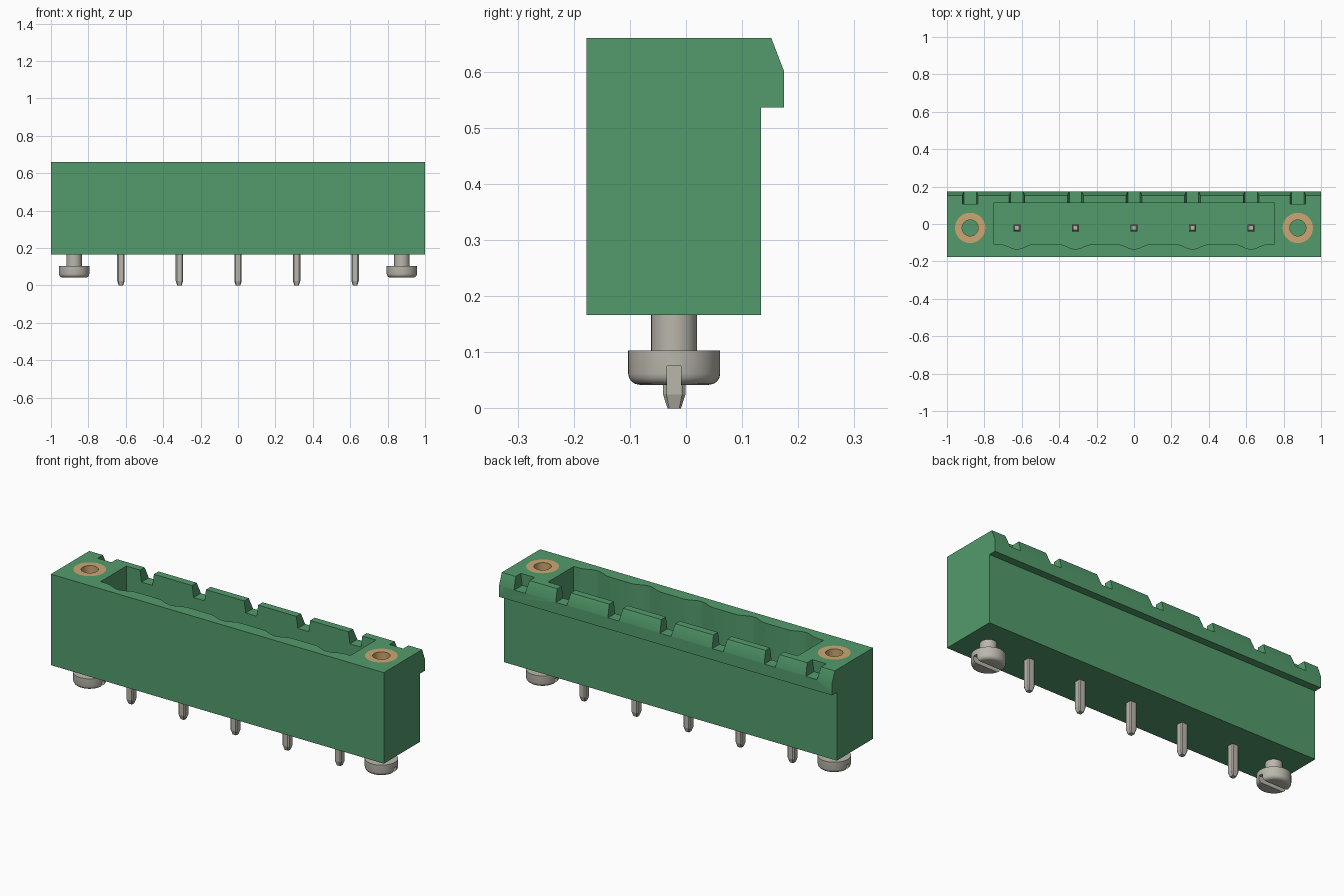
import bpy, bmesh, math

cube = bpy.data.objects.get("Cube")
if cube:
    bpy.data.objects.remove(cube, do_unlink=True)

PINS = [-0.626, -0.313, 0.0, 0.313, 0.626]
SCREW_X = 0.876
AXIS_Y = -0.021
BASE, TOP = 0.166, 0.66


def material(name, rgb):
    m = bpy.data.materials.new(name)
    m.use_nodes = True
    m.diffuse_color = (*rgb, 1)
    m.node_tree.nodes["Principled BSDF"].inputs["Base Color"].default_value = (*rgb, 1)
    return m


GREEN = material("green plastic", (0.085, 0.33, 0.15))
BRASS = material("brass", (0.60, 0.39, 0.17))
STEEL = material("tinned metal", (0.49, 0.47, 0.41))


def add_loft(bm, rings, loop=False):
    """Join equal rings of points with quads; cap the ends or close the loop."""
    vs = [[bm.verts.new(p) for p in r] for r in rings]
    n = len(vs[0])
    pairs = list(zip(vs, vs[1:])) + ([(vs[-1], vs[0])] if loop else [])
    for a, b in pairs:
        for i in range(n):
            bm.faces.new((a[i], a[(i + 1) % n], b[(i + 1) % n], b[i]))
    if not loop:
        bm.faces.new(vs[0])
        bm.faces.new(vs[-1])


def make(name, lofts, mat, loop=False):
    bm = bmesh.new()
    for rings in lofts:
        add_loft(bm, rings, loop)
    bmesh.ops.recalc_face_normals(bm, faces=bm.faces)
    me = bpy.data.meshes.new(name)
    bm.to_mesh(me)
    bm.free()
    me.materials.append(mat)
    ob = bpy.data.objects.new(name, me)
    bpy.context.collection.objects.link(ob)
    return ob


def select(ob):
    bpy.ops.object.select_all(action='DESELECT')
    ob.select_set(True)
    bpy.context.view_layer.objects.active = ob


def cut(ob, cutter):
    select(ob)
    mod = ob.modifiers.new("cut", 'BOOLEAN')
    mod.operation, mod.solver, mod.object = 'DIFFERENCE', 'EXACT', cutter
    bpy.ops.object.modifier_apply(modifier=mod.name)
    bpy.data.objects.remove(cutter, do_unlink=True)


def smooth(ob):
    select(ob)
    bpy.ops.object.shade_smooth_by_angle(angle=math.radians(30))


def circle(x, r, z, n=48):
    return [(x + r * math.cos(2 * math.pi * i / n),
             AXIS_Y + r * math.sin(2 * math.pi * i / n), z) for i in range(n)]


def box(x0, x1, y0, y1, z0, z1):
    return [[(x0, y0, z), (x1, y0, z), (x1, y1, z), (x0, y1, z)] for z in (z0, z1)]


# Housing: side profile with the overhanging rear lip
profile = [(-0.177, BASE), (0.134, BASE), (0.134, 0.536), (0.175, 0.536),
           (0.175, 0.6), (0.152, TOP), (-0.177, TOP)]
housing = make("housing", [[[(x, y, z) for y, z in profile] for x in (-1, 1)]], GREEN)

# Cavity: straight back wall, scalloped front wall around each pin
W = 0.09
outline = [(0.75, 0.113), (-0.75, 0.113), (-0.75, -0.108)]
for px in PINS:
    for i in range(13):
        t = -1 + i / 6
        outline.append((px + W * t, -0.108 - 0.013 * (1 + math.cos(math.pi * t))))
outline.append((0.75, -0.108))
cut(housing, make("cavity_cutter",
                  [[[(x, y, z) for x, y in outline] for z in (0.28, 0.8)]], GREEN))

# Keying notches with flared sides along the rear lip
notches = []
for x in PINS + [-SCREW_X, SCREW_X]:
    section = [(-0.033, 0.597), (0.033, 0.597), (0.05, 0.72), (-0.05, 0.72)]
    notches.append([[(x + dx, y, z) for dx, z in section] for y in (0.107, 0.25)])
cut(housing, make("notch_cutter", notches, GREEN))

# Blind holes for the inserts
cut(housing, make("hole_cutter", [[circle(s * SCREW_X, 0.081, z) for z in (0.46, 0.8)]
                                  for s in (-1, 1)], GREEN))
smooth(housing)

for side, s in (("left", 1), ("right", -1)):
    x = s * SCREW_X
    # Threaded insert: flush tube in the top face
    tube = [(0.081, 0.46), (0.081, TOP), (0.043, TOP), (0.043, 0.46)]
    smooth(make(side + "_insert", [[circle(x, r, z) for r, z in tube]], BRASS, loop=True))

    # Screw: shank and rounded head with a slot underneath
    turned = [(0.041, BASE + 0.02), (0.041, 0.103), (0.082, 0.103), (0.082, 0.062)]
    turned += [(0.062 + 0.02 * math.cos(a), 0.062 - 0.02 * math.sin(a))
               for a in (math.pi / 8 * k for k in range(1, 5))]
    screw = make(side + "_screw", [[circle(x, r, z) for r, z in turned]], STEEL)
    cut(screw, make("slot_cutter",
                    [box(x - 0.2, x + 0.2, AXIS_Y - 0.0125, AXIS_Y + 0.0125, 0, 0.075)], STEEL))
    smooth(screw)


def chamfered(x, h, c, z):
    pts = [(h, c - h), (h, h - c), (h - c, h), (c - h, h),
           (-h, h - c), (-h, c - h), (c - h, -h), (h - c, -h)]
    return [(x + a, AXIS_Y + b, z) for a, b in pts]


# Contact pins: tapered solder tails below, square blades in the cavity
for i, x in enumerate(PINS):
    make(f"pin_tail_{i + 1}", [[chamfered(x, 0.012, 0.003, 0), chamfered(x, 0.02, 0.006, 0.025),
                               chamfered(x, 0.02, 0.006, BASE + 0.02)]], STEEL)
    make(f"pin_blade_{i + 1}", [[chamfered(x, 0.019, 0.002, 0.26), chamfered(x, 0.019, 0.002, 0.5),
                                chamfered(x, 0.012, 0.002, 0.525)]], STEEL)
